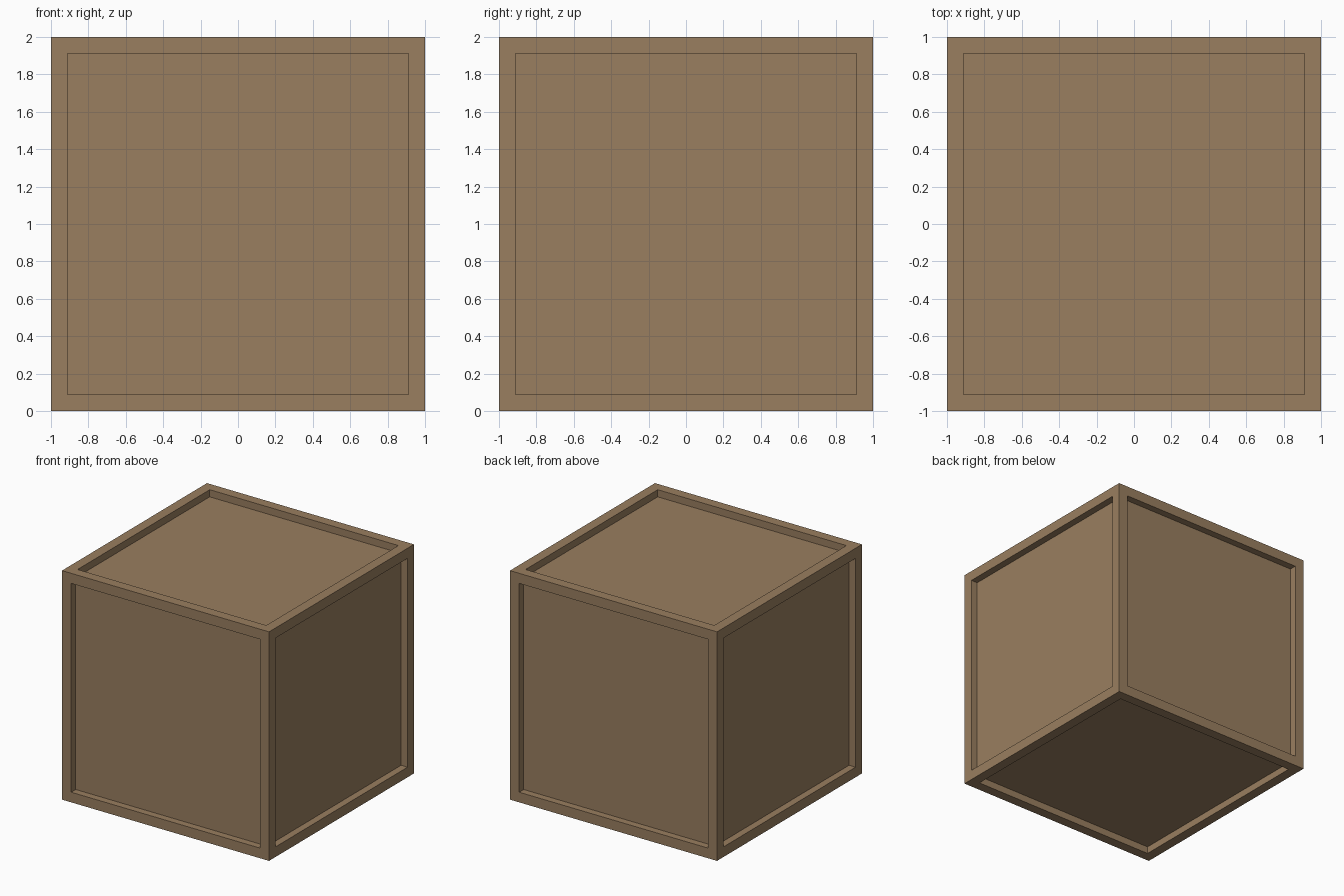
import bpy
import bmesh

SIZE = 2.0
FRAME_WIDTH = 0.125
RECESS_DEPTH = 0.0625

default_cube = bpy.data.objects.get("Cube")
if default_cube:
    bpy.data.objects.remove(default_cube, do_unlink=True)

# Plain brown wood
wood = bpy.data.materials.new("brown_wood")
wood.use_nodes = True
colour = (0.32, 0.21, 0.115, 1.0)
wood.diffuse_color = colour
wood.node_tree.nodes["Principled BSDF"].inputs["Base Color"].default_value = colour

# Crate: a cube with a square panel sunk into each of its six sides
bm = bmesh.new()
bmesh.ops.create_cube(bm, size=SIZE)
bmesh.ops.translate(bm, verts=bm.verts, vec=(0, 0, SIZE / 2))
panels = list(bm.faces)
bmesh.ops.inset_individual(bm, faces=panels, thickness=FRAME_WIDTH)

# Walls of each recess, then the panel pushed straight inwards
bmesh.ops.inset_individual(bm, faces=panels, thickness=0.0)
for panel in panels:
    panel.normal_update()
    offset = panel.normal * -RECESS_DEPTH
    bmesh.ops.translate(bm, verts=panel.verts, vec=offset)
bm.normal_update()

mesh = bpy.data.meshes.new("crate")
bm.to_mesh(mesh)
bm.free()
mesh.materials.append(wood)
crate = bpy.data.objects.new("crate", mesh)
bpy.context.collection.objects.link(crate)
